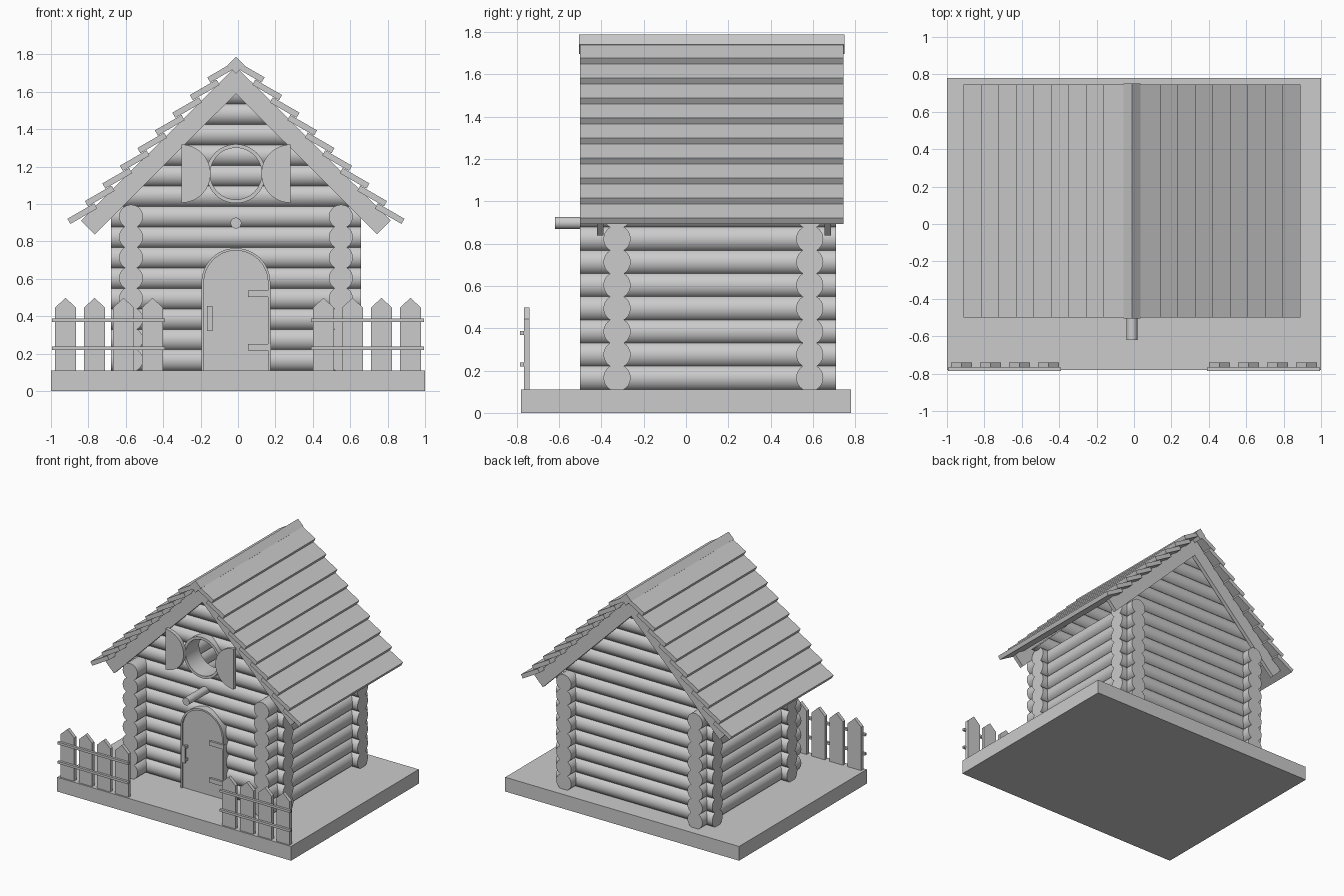
import bpy, bmesh
from math import sin, cos, pi, radians
from mathutils import Matrix, Vector

if "Cube" in bpy.data.objects:
    bpy.data.objects.remove(bpy.data.objects["Cube"])

CX = -0.011                        # house centre line
FRONT, BACK = -0.326, 0.585        # wall planes
R = 0.064                          # log radius


def finish(bm, name):
    bmesh.ops.recalc_face_normals(bm, faces=bm.faces[:])
    me = bpy.data.meshes.new(name)
    bm.to_mesh(me)
    bm.free()
    ob = bpy.data.objects.new(name, me)
    bpy.context.collection.objects.link(ob)
    return ob


def prism(name, pts, y0, y1):
    """Extrude an (x, z) outline from y0 to y1."""
    bm = bmesh.new()
    f = bm.faces.new([bm.verts.new((x, y0, z)) for x, z in pts])
    ext = bmesh.ops.extrude_face_region(bm, geom=[f])
    vs = [v for v in ext['geom'] if isinstance(v, bmesh.types.BMVert)]
    bmesh.ops.translate(bm, verts=vs, vec=(0, y1 - y0, 0))
    return finish(bm, name)


def box(name, x0, x1, y0, y1, z0, z1):
    return prism(name, [(x0, z0), (x1, z0), (x1, z1), (x0, z1)], y0, y1)


def cyl(name, a, b, r, slope=None):
    """Cylinder from a to b; slope trims the ends along a 45 degree gable."""
    a, b = Vector(a), Vector(b)
    bm = bmesh.new()
    rot = (b - a).to_track_quat('Z', 'Y').to_matrix().to_4x4()
    bmesh.ops.create_cone(bm, cap_ends=True, segments=32, radius1=r, radius2=r,
                          depth=(b - a).length,
                          matrix=Matrix.Translation((a + b) / 2) @ rot)
    if slope:
        for v in bm.verts:
            half = max(slope - v.co.z, 0.005)
            v.co.x = CX + (half if v.co.x > CX else -half)
    return finish(bm, name)


def arc(cx, cz, r, a0, a1, n):
    return [(cx + r * cos(radians(a0 + (a1 - a0) * i / n)),
             cz + r * sin(radians(a0 + (a1 - a0) * i / n))) for i in range(n + 1)]


# base board
box("base", -1, 1, -0.78, 0.78, 0, 0.11)

# log walls, crossing at the corners
HOLE_Z = 1.162
cutter = cyl("hole_cutter", (CX, -0.6, HOLE_Z), (CX, -0.1, HOLE_Z), 0.15)
for i in range(14):
    z = 0.166 + 0.1095 * i
    for side, y in (("front", FRONT), ("back", BACK)):
        if i < 8:
            cyl(side + "_wall_log", (CX - 0.668, y, z), (CX + 0.668, y, z), R)
        else:
            log = cyl(side + "_gable_log", (CX - 0.1, y, z), (CX + 0.1, y, z), R, 1.685)
            if side == "front" and abs(z - HOLE_Z) < 0.15 + R:
                mod = log.modifiers.new("hole", 'BOOLEAN')
                mod.operation = 'DIFFERENCE'
                mod.object = cutter
                mod.solver = 'EXACT'
                bpy.context.view_layer.objects.active = log
                bpy.ops.object.modifier_apply(modifier="hole")
    if i < 8:
        for s in (-1, 1):
            cyl("side_wall_log", (CX + s * 0.561, -0.5, z), (CX + s * 0.561, 0.708, z), R)
cutter.hide_render = True
cutter.hide_set(True)

# roof: gable boards and tilted shingle rows
A = radians(30)
T, L = 0.032, 0.165
for s in (-1, 1):
    for y0, y1 in ((-0.42, -0.39), (0.655, 0.685)):
        prism("gable_board", [(CX, 1.59), (CX + s * 0.755, 0.838),
                              (CX + s * 0.828, 0.911), (CX, 1.735)], y0, y1)
    for i in range(9):
        x, z = 0.901 - 0.0935 * i, 0.921 + 0.0945 * i
        d = (cos(A), -sin(A))
        n = (sin(A), cos(A))
        p = [(x, z), (x - T * n[0], z - T * n[1])]
        p += [(p[1][0] - L * d[0], p[1][1] - L * d[1]), (x - L * d[0], z - L * d[1])]
        p = [(CX + s * px, pz) for px, pz in p]
        prism("roof_shingle", p, -0.5, 0.745)
prism("ridge_cap", [(CX, 1.788), (CX + 0.046, 1.742), (CX, 1.696), (CX - 0.046, 1.742)],
      -0.505, 0.75)

# round entrance ring
bm = bmesh.new()
N = 48
rings = []
for r, y in ((0.158, -0.425), (0.158, -0.262), (0.138, -0.262), (0.138, -0.425)):
    rings.append([bm.verts.new((CX + r * cos(2 * pi * k / N), y, HOLE_Z + r * sin(2 * pi * k / N)))
                  for k in range(N)])
for j in range(4):
    a, b = rings[j], rings[(j + 1) % 4]
    for k in range(N):
        m = (k + 1) % N
        bm.faces.new((a[k], a[m], b[m], b[k]))
finish(bm, "entrance_ring")

# half-round shutters
for s in (-1, 1):
    prism("shutter", arc(CX + s * 0.292, HOLE_Z, 0.156, 90, 90 + s * -180 if s < 0 else 270, 24)
          if s > 0 else arc(CX - 0.292, HOLE_Z, 0.156, -90, 90, 24), -0.455, -0.425)

# perch
cyl("perch", (CX, -0.62, 0.898), (CX, -0.33, 0.898), 0.029)

# arched door with frame, hinges and handle
outer = [(CX - 0.184, 0.11)] + arc(CX, 0.58, 0.184, 180, 0, 24) + [(CX + 0.184, 0.11)]
inner = [(CX - 0.171, 0.11)] + arc(CX, 0.58, 0.171, 180, 0, 24) + [(CX + 0.171, 0.11)]
prism("door_frame", outer + inner[::-1], -0.425, -0.33)
prism("door", inner, -0.412, -0.33)
for z in (0.52, 0.234):
    box("door_hinge", 0.053, 0.176, -0.428, -0.4, z - 0.017, z + 0.017)
box("door_handle", -0.165, -0.136, -0.452, -0.438, 0.322, 0.455)
for z in (0.34, 0.437):
    box("handle_mount", -0.16, -0.141, -0.44, -0.405, z - 0.01, z + 0.01)

# fences
for s in (-1, 1):
    for i in range(4):
        x, w = s * (0.922 - 0.155 * i), 0.057
        prism("fence_picket", [(x - w, 0.11), (x + w, 0.11), (x + w, 0.445),
                               (x, 0.498), (x - w, 0.445)], -0.767, -0.74)
    for z in (0.378, 0.229):
        box("fence_rail", min(s * 0.39, s * 0.995), max(s * 0.39, s * 0.995),
            -0.785, -0.766, z - 0.009, z + 0.009)

# smooth the round parts, keep edges sharp
bpy.ops.object.select_all(action='DESELECT')
for ob in bpy.context.collection.objects:
    if ob is not cutter and ob.type == 'MESH' and not ob.hide_render:
        ob.select_set(True)
        bpy.context.view_layer.objects.active = ob
bpy.ops.object.shade_smooth_by_angle(angle=radians(30))
